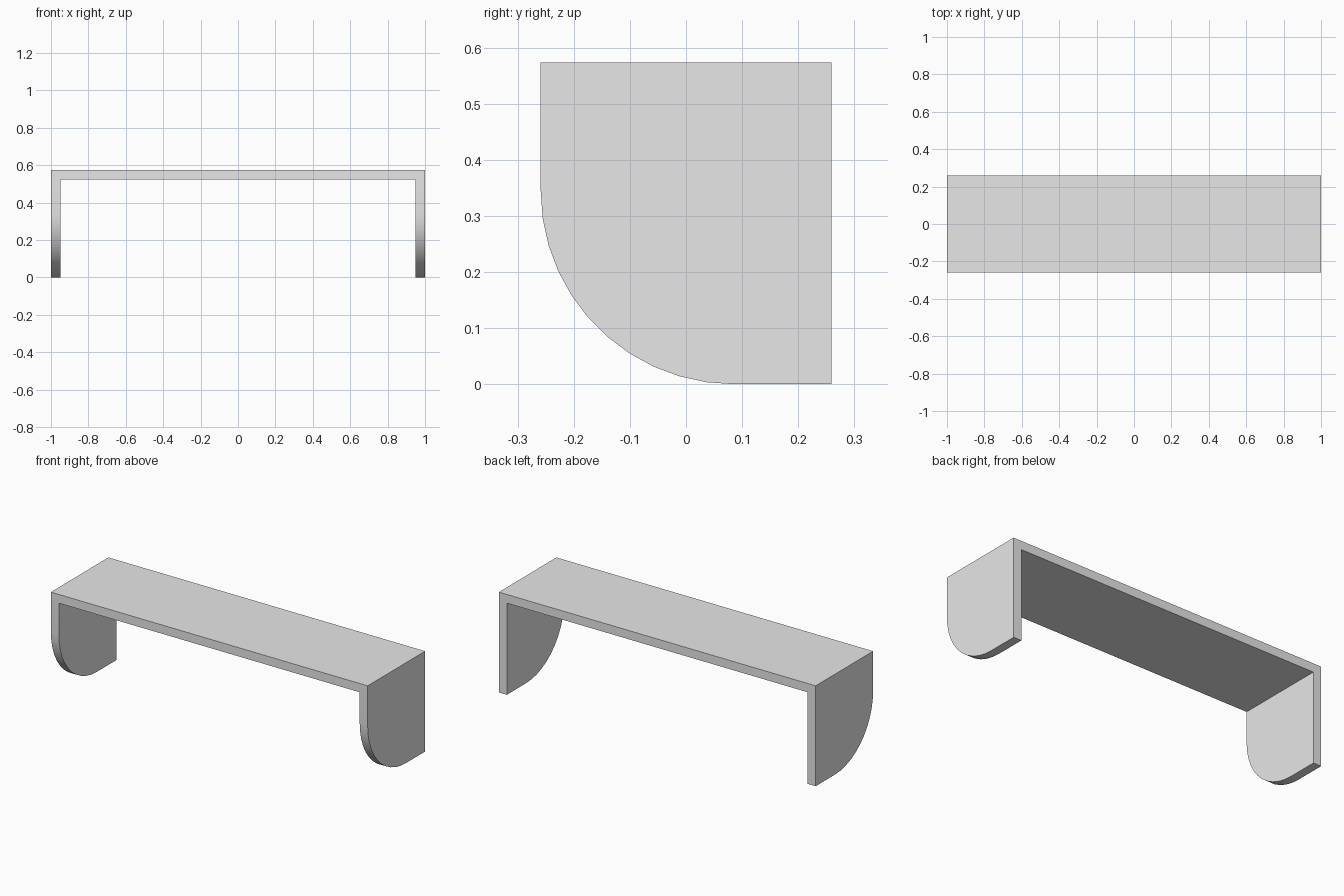
import bpy, bmesh, math

cube = bpy.data.objects.get("Cube")
if cube:
    bpy.data.objects.remove(cube, do_unlink=True)

HALF_LENGTH, HALF_DEPTH, HEIGHT = 1.0, 0.259, 0.573
THICK, RADIUS, SEGMENTS = 0.05, 0.345, 11

grey = bpy.data.materials.new("plain grey")
grey.use_nodes = True
colour = (0.8, 0.8, 0.8, 1)
grey.diffuse_color = colour
grey.node_tree.nodes["Principled BSDF"].inputs["Base Color"].default_value = colour


def extrude_along_x(name, outline, half_width):
    """Solid made from a (y, z) outline, centred on x = 0."""
    bm = bmesh.new()
    face = bm.faces.new([bm.verts.new((-half_width, y, z)) for y, z in outline])
    result = bmesh.ops.extrude_face_region(bm, geom=[face])
    moved = [g for g in result["geom"] if isinstance(g, bmesh.types.BMVert)]
    bmesh.ops.translate(bm, verts=moved, vec=(2 * half_width, 0, 0))
    bmesh.ops.recalc_face_normals(bm, faces=bm.faces)
    mesh = bpy.data.meshes.new(name)
    bm.to_mesh(mesh)
    bm.free()
    mesh.materials.append(grey)
    obj = bpy.data.objects.new(name, mesh)
    bpy.context.collection.objects.link(obj)
    return obj


# Side outline: square at the top and back, rounded at the lower front
outline = [(HALF_DEPTH, 0), (HALF_DEPTH, HEIGHT), (-HALF_DEPTH, HEIGHT)]
for i in range(SEGMENTS + 1):
    a = math.radians(90) * i / SEGMENTS
    outline.append((RADIUS - HALF_DEPTH - RADIUS * math.cos(a),
                    RADIUS - RADIUS * math.sin(a)))
shelf = extrude_along_x("shelf_with_side_panels", outline, HALF_LENGTH)

# Hollow out the space below the board and between the side panels
y, top = HALF_DEPTH + 0.1, HEIGHT - THICK
opening = extrude_along_x("opening_cutter",
                          [(-y, -0.1), (y, -0.1), (y, top), (-y, top)],
                          HALF_LENGTH - THICK)
opening.hide_render = True
cut = shelf.modifiers.new("opening", "BOOLEAN")
cut.operation = "DIFFERENCE"
cut.solver = "EXACT"
cut.object = opening

bpy.ops.object.select_all(action="DESELECT")
shelf.select_set(True)
bpy.context.view_layer.objects.active = shelf
bpy.ops.object.modifier_apply(modifier=cut.name)
bpy.data.objects.remove(opening, do_unlink=True)

# Smooth the rounded corner, keep the other edges sharp
bpy.ops.object.shade_smooth_by_angle(angle=math.radians(30))
